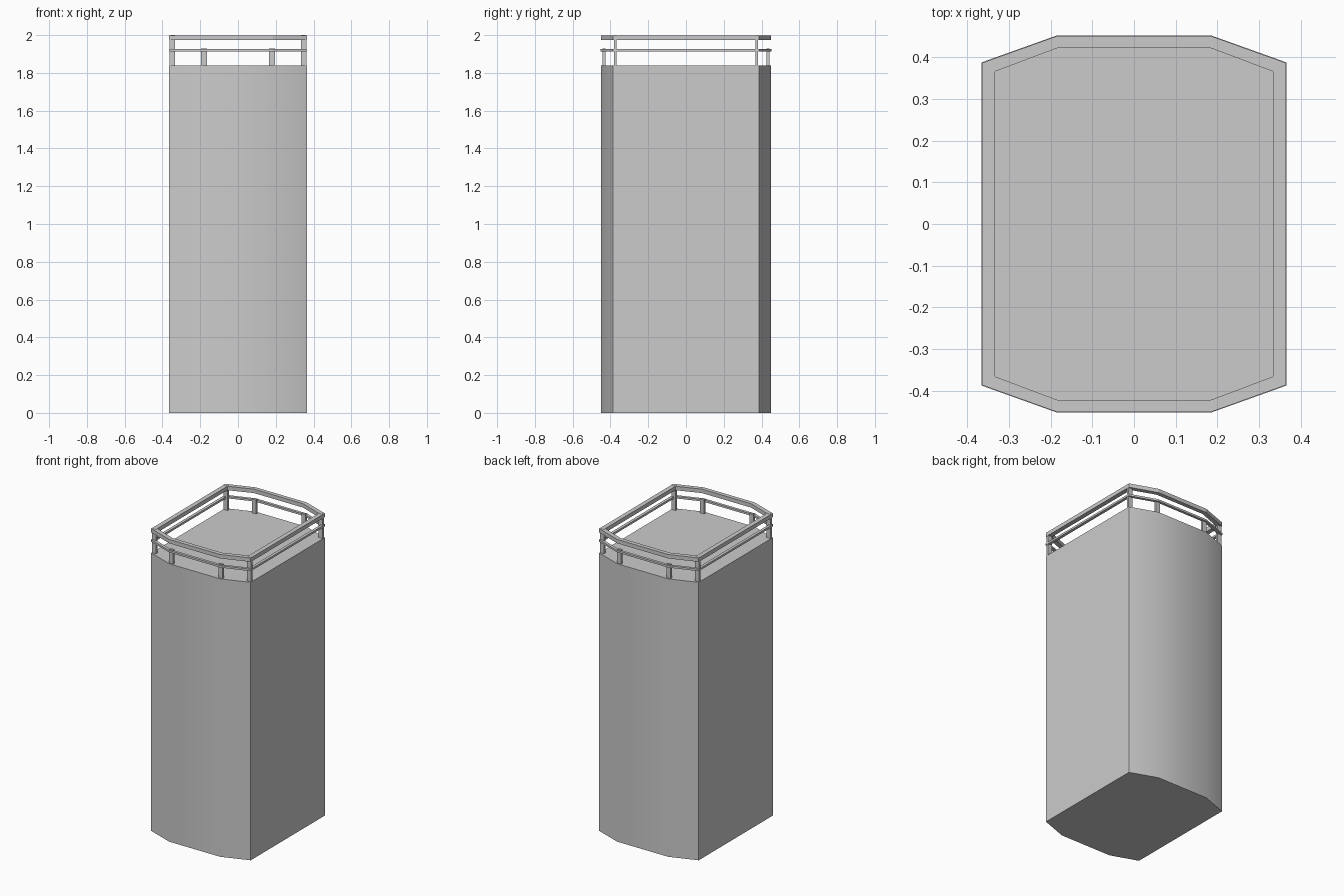
import bpy, bmesh

if "Cube" in bpy.data.objects:
    bpy.data.objects.remove(bpy.data.objects["Cube"])

# Half-plan of the outline: side corner and front corner
SIDE, FRONT = (0.364, 0.387), (0.186, 0.451)


def outline(side, front):
    (a, b), (c, d) = side, front
    return [(a, -b), (a, b), (c, d), (-c, d), (-a, b), (-a, -b), (-c, -d), (c, -d)]


def finish(name, bm, smooth=False):
    bmesh.ops.recalc_face_normals(bm, faces=bm.faces)
    me = bpy.data.meshes.new(name)
    bm.to_mesh(me)
    bm.free()
    ob = bpy.data.objects.new(name, me)
    bpy.context.collection.objects.link(ob)
    if smooth:
        bpy.context.view_layer.objects.active = ob
        ob.select_set(True)
        bpy.ops.object.shade_smooth_by_angle(angle=0.52)
        ob.select_set(False)
    return ob


def prism(name, pts, z0, z1):
    bm = bmesh.new()
    lo = [bm.verts.new((x, y, z0)) for x, y in pts]
    hi = [bm.verts.new((x, y, z1)) for x, y in pts]
    bm.faces.new(lo)
    bm.faces.new(hi)
    n = len(pts)
    for i in range(n):
        j = (i + 1) % n
        bm.faces.new((lo[i], lo[j], hi[j], hi[i]))
    return finish(name, bm, smooth=True)


def ring(name, outer, inner, z0, z1):
    bm = bmesh.new()
    loops = [[bm.verts.new((x, y, z)) for x, y in pts]
             for pts, z in ((outer, z0), (outer, z1), (inner, z1), (inner, z0))]
    n = len(outer)
    for k in range(4):
        a, b = loops[k], loops[(k + 1) % 4]
        for i in range(n):
            j = (i + 1) % n
            bm.faces.new((a[i], a[j], b[j], b[i]))
    return finish(name, bm)


def post(name, x0, x1, y0, y1, z0, z1):
    prism(name, [(x0, y0), (x1, y0), (x1, y1), (x0, y1)], z0, z1)


# Solid tower body
prism("tower_body", outline(SIDE, FRONT), 0, 1.838)

# Handrail and thin middle rail around the roof
ring("top_rail", outline(SIDE, FRONT), outline((0.334, 0.366), (0.18, 0.424)), 1.973, 1.999)
ring("middle_rail", outline((0.366, 0.388), (0.187, 0.452)),
     outline((0.347, 0.375), (0.183, 0.434)), 1.913, 1.926)

# Corner posts and shorter front/back posts
for sx in (-1, 1):
    for sy in (-1, 1):
        tag = ("back" if sy > 0 else "front") + ("_right" if sx > 0 else "_left")
        post("corner_post_" + tag, sx * 0.333, sx * 0.363, sy * 0.367, sy * 0.382, 1.83, 2.0)
        post("short_post_" + tag, sx * 0.165, sx * 0.196, sy * 0.426, sy * 0.441, 1.83, 1.93)
